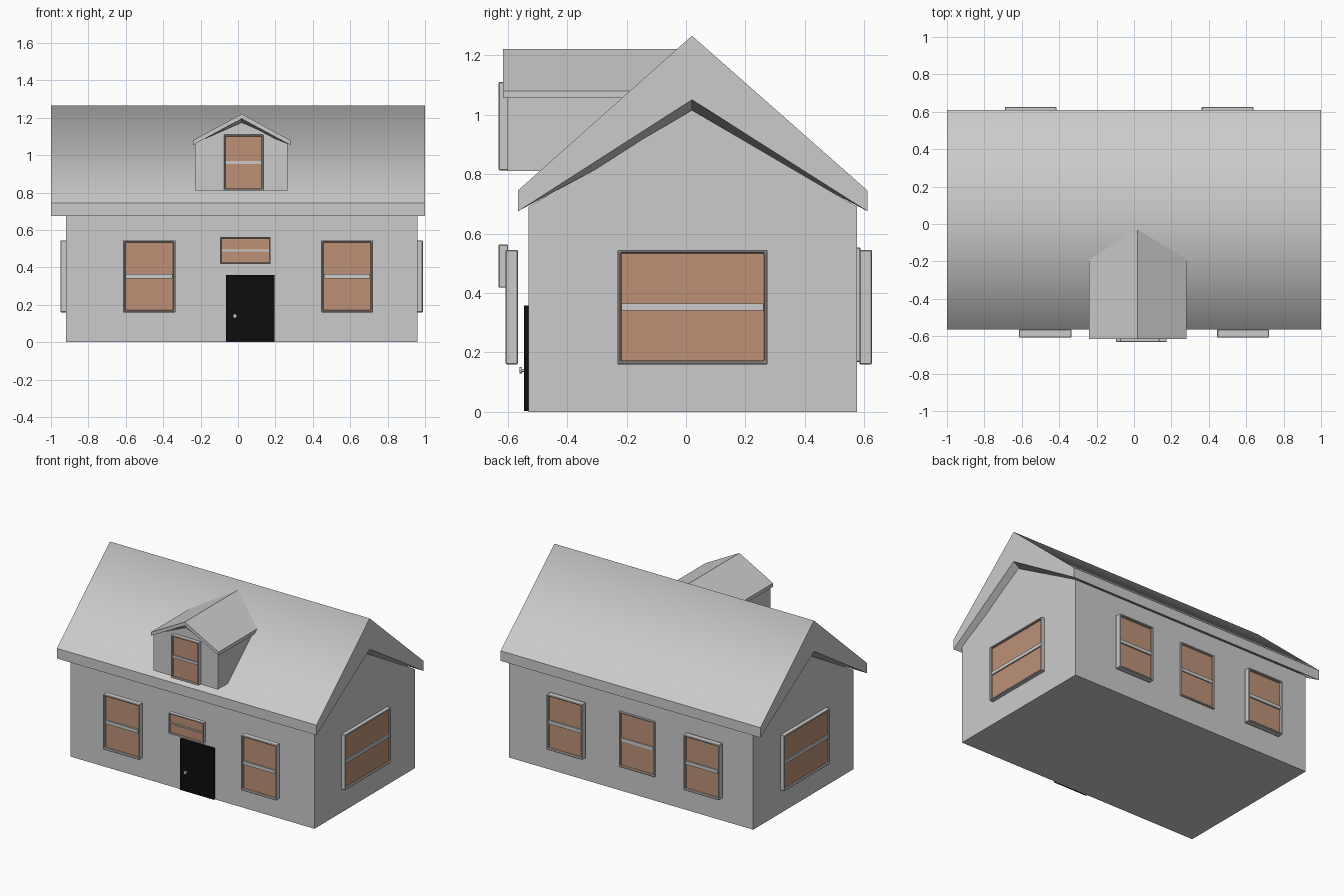
import bpy, bmesh, math
from mathutils import Matrix

if "Cube" in bpy.data.objects:
    bpy.data.objects.remove(bpy.data.objects["Cube"])


def material(name, color):
    m = bpy.data.materials.new(name)
    m.diffuse_color = color
    m.use_nodes = True
    m.node_tree.nodes["Principled BSDF"].inputs["Base Color"].default_value = m.diffuse_color
    return m


GLASS = material("brown_pane", (0.51, 0.286, 0.184, 1))
GREY = material("grey_frame", (0.8, 0.8, 0.8, 1))
BLACK = material("black_door", (0.004, 0.004, 0.004, 1))


def finish(name, bm, mats=()):
    me = bpy.data.meshes.new(name)
    bm.to_mesh(me)
    bm.free()
    for m in mats:
        me.materials.append(m)
    ob = bpy.data.objects.new(name, me)
    bpy.context.collection.objects.link(ob)
    return ob


def loft(name, sections, axis, smooth=()):
    """Solid through (position, profile) sections along axis; smooth = shaded strips."""
    bm = bmesh.new()
    rings = []
    for t, prof in sections:
        rings.append([bm.verts.new((t, a, z) if axis == 'x' else (a, t, z))
                      for a, z in prof])
    n = len(rings[0])
    for r, s in zip(rings, rings[1:]):
        for i in range(n):
            j = (i + 1) % n
            bm.faces.new((r[i], r[j], s[j], s[i])).smooth = i in smooth
    bm.faces.new(rings[0])
    bm.faces.new(rings[-1])
    bmesh.ops.recalc_face_normals(bm, faces=bm.faces)
    return finish(name, bm)


def box(name, lo, hi, mats=(), matrix=Matrix()):
    bm = bmesh.new()
    bmesh.ops.create_cube(bm, size=1)
    for v in bm.verts:
        v.co = [l + (c + 0.5) * (h - l) for c, l, h in zip(v.co, lo, hi)]
    bm.transform(matrix)
    return finish(name, bm, mats)


def window(name, loc, w, z0, z1, depth, angle=0, rim=0.014):
    """Frame with recessed pane; loc = x, y of the back centre, front faces -y before turning."""
    place = Matrix.Translation((*loc, 0)) @ Matrix.Rotation(math.radians(angle), 4, 'Z')
    frame = box(name + "_frame", (-w / 2, -depth, z0), (w / 2, 0, z1), (GREY, GLASS))
    bm = bmesh.new()
    bm.from_mesh(frame.data)
    bm.normal_update()
    front = min(bm.faces, key=lambda f: f.calc_center_median().y)
    bmesh.ops.inset_region(bm, faces=[front], thickness=rim)
    pane = bmesh.ops.extrude_discrete_faces(bm, faces=[front])['faces'][0]
    pane.material_index = 1
    bmesh.ops.translate(bm, verts=pane.verts, vec=(0, depth * 0.4, 0))
    bm.transform(place)
    bm.to_mesh(frame.data)
    bm.free()
    bev = frame.modifiers.new("soft_edges", 'BEVEL')
    bev.width = 0.003
    bev.segments = 1
    mid, t = (z0 + z1) / 2, (z1 - z0) * 0.03
    box(name + "_bar", (-w / 2 + rim, -depth * 0.85, mid - t),
        (w / 2 - rim, -depth * 0.5, mid + t), (GREY,), place)


# House walls with gable ends
walls = [(-0.53, 0), (0.575, 0), (0.575, 0.69), (0.02, 1.015), (-0.53, 0.69)]
loft("house_walls", [(-0.92, walls), (0.96, walls)], 'x')


# Main roof, hollowed slightly under the gable overhangs
def roof(apex):
    return [(-0.565, 0.745), (0.02, 1.265), (0.61, 0.745),
            (0.61, 0.675), (0.02, apex), (-0.565, 0.675)]


loft("main_roof", [(-1, roof(1.05)), (-0.87, roof(0.99)),
                   (0.91, roof(0.99)), (1, roof(1.05))], 'x', smooth=(0, 1))

# Dormer walls and roof
dormer = [(-0.23, 0.81), (0.265, 0.81), (0.265, 1.065), (0.02, 1.175), (-0.23, 1.065)]
loft("dormer_walls", [(-0.60, dormer), (0, dormer)], 'y')


def dormer_roof(apex):
    return [(-0.24, 1.08), (0.02, 1.22), (0.28, 1.08),
            (0.28, 1.055), (0.02, apex), (-0.24, 1.055)]


loft("dormer_roof", [(-0.615, dormer_roof(1.195)), (-0.57, dormer_roof(1.16)),
                     (0, dormer_roof(1.16))], 'y')

# Front windows, transom and dormer window
window("front_window_left", (-0.475, -0.565), 0.28, 0.16, 0.545, 0.042)
window("front_window_right", (0.583, -0.565), 0.276, 0.16, 0.545, 0.042)
window("transom_window", (0.04, -0.598), 0.27, 0.418, 0.563, 0.032, rim=0.007)
window("dormer_window", (0.03, -0.598), 0.212, 0.812, 1.11, 0.032, rim=0.01)

# Back windows
window("back_window_left", (-0.553, 0.583), 0.276, 0.16, 0.545, 0.042, 180)
window("back_window_middle", (-0.03, 0.56), 0.276, 0.168, 0.553, 0.027, 180)
window("back_window_right", (0.5, 0.583), 0.276, 0.16, 0.545, 0.042, 180)

# Side windows
window("side_window_right", (0.955, 0.022), 0.505, 0.16, 0.545, 0.033, 90)
window("side_window_left", (-0.915, 0.022), 0.505, 0.16, 0.545, 0.035, -90)

# Door and knob
box("front_door", (-0.065, -0.545, 0.003), (0.195, -0.525, 0.358), (BLACK,))
for part, r, y, d in (("knob_stem", 0.005, -0.549, 0.016), ("door_knob", 0.011, -0.556, 0.008)):
    bm = bmesh.new()
    bmesh.ops.create_cone(bm, cap_ends=True, segments=16, radius1=r, radius2=r, depth=d)
    bm.transform(Matrix.Translation((-0.017, y, 0.14)) @ Matrix.Rotation(math.pi / 2, 4, 'X'))
    finish(part, bm, (GREY,))
